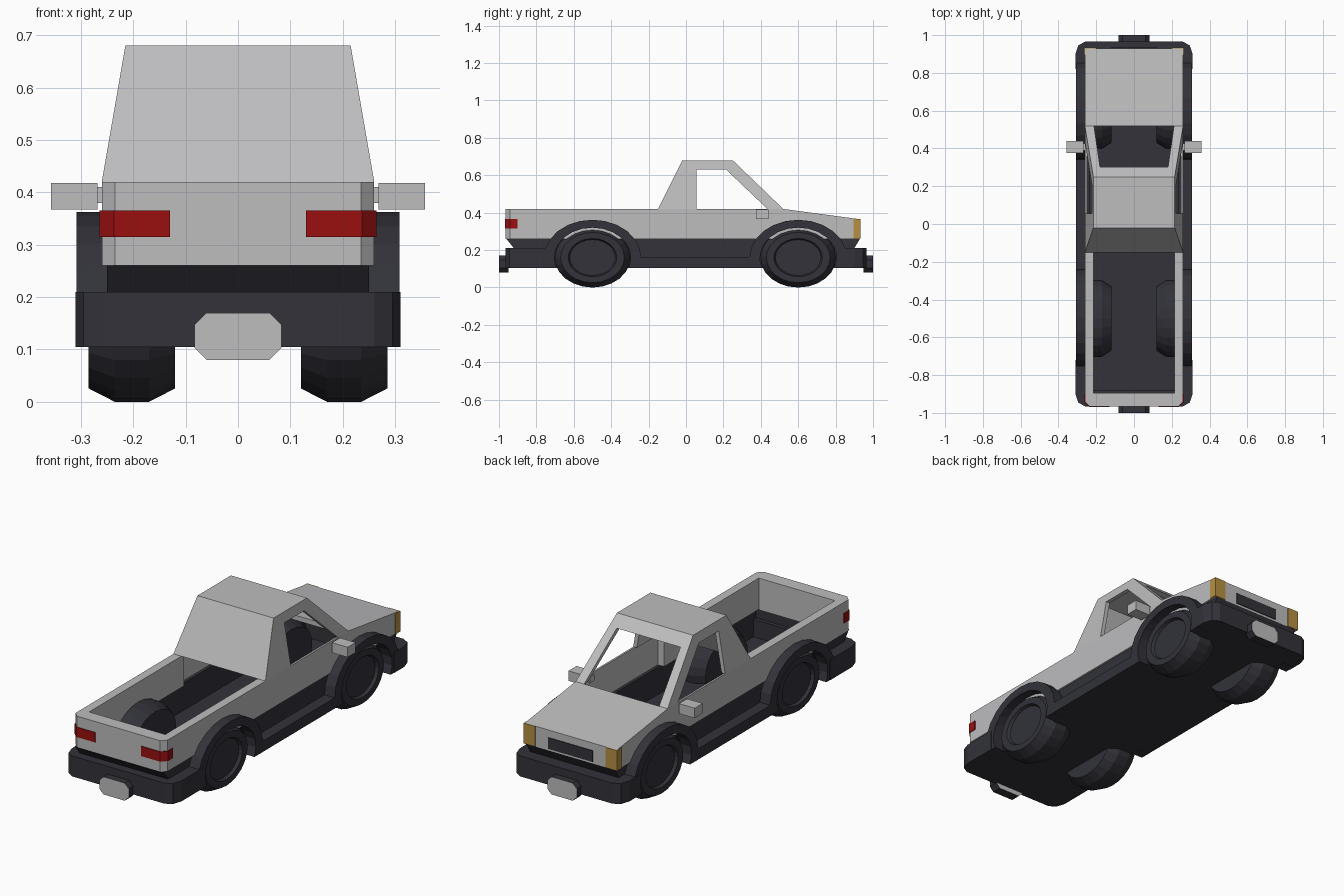
import bpy, bmesh
from math import sin, cos, pi, radians

cube = bpy.data.objects.get("Cube")
if cube:
    bpy.data.objects.remove(cube, do_unlink=True)


def material(name, rgb):
    m = bpy.data.materials.new(name)
    m.use_nodes = True
    m.diffuse_color = (*rgb, 1)
    m.node_tree.nodes["Principled BSDF"].inputs["Base Color"].default_value = (*rgb, 1)
    return m


LIGHT = material("light grey paint", (0.51, 0.51, 0.52))
DARK = material("dark plastic", (0.032, 0.032, 0.042))
RED = material("tail light red", (0.32, 0.005, 0.005))
AMBER = material("signal amber", (0.47, 0.28, 0.055))


def finish(name, bm, *mats):
    bmesh.ops.recalc_face_normals(bm, faces=bm.faces)
    me = bpy.data.meshes.new(name)
    bm.to_mesh(me)
    bm.free()
    for m in mats:
        me.materials.append(m)
    ob = bpy.data.objects.new(name, me)
    bpy.context.collection.objects.link(ob)
    return ob


def loft(bm, rings, caps=True):
    """Skin a list of equally long point loops."""
    vs = [[bm.verts.new(p) for p in r] for r in rings]
    n = len(vs[0])
    for a, b in zip(vs, vs[1:]):
        for i in range(n):
            bm.faces.new((a[i], a[(i + 1) % n], b[(i + 1) % n], b[i]))
    if caps:
        bm.faces.new(vs[0])
        bm.faces.new(vs[-1])


def prism(name, pts, axis, lo, hi, mat):
    """Extrude a 2D outline along an axis."""
    place = {"x": lambda t, a, b: (t, a, b),
             "y": lambda t, a, b: (a, t, b),
             "z": lambda t, a, b: (a, b, t)}[axis]
    bm = bmesh.new()
    loft(bm, [[place(t, a, b) for a, b in pts] for t in (lo, hi)])
    return finish(name, bm, mat)


def rect(a0, a1, b0, b1):
    return [(a0, b0), (a1, b0), (a1, b1), (a0, b1)]


def frustum(name, z0, x0, ya0, yb0, z1, x1, ya1, yb1, mat):
    bm = bmesh.new()
    loft(bm, [[(x, y, z) for x, y in rect(-w, w, ya, yb)]
              for z, w, ya, yb in ((z0, x0, ya0, yb0), (z1, x1, ya1, yb1))])
    return finish(name, bm, mat)


def cut(ob, *cutters):
    for c in cutters:
        c.hide_render = True
        mod = ob.modifiers.new("cut", "BOOLEAN")
        mod.operation, mod.solver, mod.object = "DIFFERENCE", "EXACT", c
        bpy.context.view_layer.objects.active = ob
        bpy.ops.object.modifier_apply(modifier=mod.name)
        bpy.data.objects.remove(c, do_unlink=True)


def arc(yc, ry, rz, a0, a1, n):
    return [(yc + ry * cos(radians(a0 + (a1 - a0) * i / n)),
             AXLE_Z + rz * sin(radians(a0 + (a1 - a0) * i / n))) for i in range(n + 1)]


AXLE_Z = 0.16
AXLES = {"rear": -0.5, "front": 0.6}
SIDES = {"left": 1, "right": -1}

# Painted body shell: open bed, hollow cab base and hollow bonnet
body = prism("body_shell", [(-0.965, 0.26), (-0.965, 0.42), (0.52, 0.42),
                            (0.93, 0.365), (0.93, 0.26)], "x", -0.26, 0.26, LIGHT)
bm = bmesh.new()
bm.from_mesh(body.data)
corners = [e for e in bm.edges if all(v.co.y < -0.9 for v in e.verts)
           and abs(e.verts[0].co.z - e.verts[1].co.z) > 0.1]
bmesh.ops.bevel(bm, geom=corners, offset=0.025, segments=1, affect="EDGES")
bm.to_mesh(body.data)
bm.free()
cut(body,
    prism("bed_cutter", [(-0.895, 0.2), (-0.895, 0.5), (0.5, 0.5), (0.52, 0.43),
                         (0.52, 0.395), (0.9, 0.34), (0.9, 0.2)], "x", -0.215, 0.215, LIGHT),
    prism("cab_base_cutter", rect(-0.13, 0.5, 0.2, 0.5), "x", -0.25, 0.25, LIGHT))

# Cab with hollow inside, side windows and windscreen opening
cab = frustum("cab", 0.42, 0.26, -0.15, 0.52, 0.68, 0.215, -0.02, 0.25, LIGHT)
cut(cab,
    frustum("cab_cutter", 0.4, 0.243, -0.135, 0.51, 0.65, 0.198, -0.01, 0.243, LIGHT),
    prism("side_window_cutter", [(0.055, 0.4), (0.055, 0.63), (0.215, 0.63),
                                 (0.435, 0.42), (0.435, 0.4)], "x", -0.4, 0.4, LIGHT),
    prism("windscreen_cutter", [(-0.215, 0.4), (0.215, 0.4), (0.18, 0.63),
                                (-0.18, 0.63)], "y", 0.15, 0.6, LIGHT))

# Dark lower tub with floor and wheel openings
tub = prism("lower_tub", [(-0.92, 0.105), (-0.92, 0.21), (-0.96, 0.26), (0.93, 0.26),
                          (0.9, 0.21), (0.9, 0.105)], "x", -0.25, 0.25, DARK)
cut(tub, prism("tub_cutter", rect(-0.9, 0.885, 0.12, 0.4), "x", -0.235, 0.235, DARK))
for yc in AXLES.values():
    for s in SIDES.values():
        cut(tub, prism("wheel_cutter", arc(yc, 0.2, 0.16, 0, 345, 23), "x",
                       s * 0.2, s * 0.3, DARK))

# Wrap-around bumpers with rounded corners
outer = [(0.31, 0.8), (0.31, 0.9), (0.295, 0.945), (0.26, 0.965)]
inner = [(-0.25, 0.8), (-0.25, 0.88), (0.25, 0.88), (0.25, 0.8)]
for end, s, reach in (("rear", -1, 0.72), ("front", 1, 0.82)):
    loop = outer + [(-x, y) for x, y in reversed(outer)] + inner
    prism(end + "_bumper", [(x, s * (reach if y == 0.8 else y)) for x, y in loop],
          "z", 0.105, 0.21, DARK)

    # Octagonal number plate block with a light face
    w, h, c = 0.083, 0.045, 0.023
    octagon = [(w, c - h), (w, h - c), (w - c, h), (c - w, h),
               (-w, h - c), (-w, c - h), (c - w, -h), (w - c, -h)]
    plate = prism(end + "_plate", [(x, z + 0.125) for x, z in octagon],
                  "y", s * 0.95, s, DARK)
    plate.data.materials.append(LIGHT)
    for f in plate.data.polygons:
        f.material_index = int(abs(f.normal.y) > 0.9)

# Grille
prism("grille", rect(-0.125, 0.125, 0.27, 0.327), "y", 0.927, 0.934, DARK)


def wheel(name, yc, s):
    """Tyre and recessed rim turned around the axle, flattened in height."""
    profile = [(0.12, 0.5), (0.12, 0.84), (0.17, 1), (0.235, 1), (0.285, 0.84),
               (0.285, 0.64), (0.27, 0.6)]
    bm = bmesh.new()
    loft(bm, [[(s * x, yc + 0.203 * r * cos(2 * pi * i / 24),
                AXLE_Z + 0.16 * r * sin(2 * pi * i / 24)) for i in range(24)]
              for x, r in profile])
    return finish(name, bm, DARK)


for side, s in SIDES.items():
    for end, yc in AXLES.items():
        wheel(f"{end}_{side}_wheel", yc, s)
        # Wheel arch flare
        prism(f"{end}_{side}_flare",
              arc(yc, 0.26, 0.202, -16, 196, 14) + arc(yc, 0.205, 0.16, 200, -20, 14),
              "x", s * 0.245, s * 0.308, DARK)

    # Sill between the wheels
    prism(side + "_sill", rect(-0.295, 0.395, 0.105, 0.16), "x", s * 0.245, s * 0.308, DARK)

    # Lamps wrapped around the corners
    tail = [(0.13, -0.969), (0.237, -0.969), (0.264, -0.942), (0.264, -0.9),
            (0.255, -0.9), (0.255, -0.935), (0.232, -0.958), (0.13, -0.958)]
    prism(side + "_tail_light", [(s * x, y) for x, y in tail], "z", 0.315, 0.365, RED)
    signal = [(0.2, 0.934), (0.264, 0.934), (0.264, 0.895), (0.255, 0.895),
              (0.255, 0.925), (0.2, 0.925)]
    prism(side + "_signal", [(s * x, y) for x, y in signal], "z", 0.261, 0.365, AMBER)

    # Door mirror and its stalk
    prism(side + "_mirror", rect(0.375, 0.44, 0.367, 0.418), "x", s * 0.268, s * 0.357, LIGHT)
    prism(side + "_mirror_stalk", rect(0.39, 0.425, 0.38, 0.41), "x", s * 0.245, s * 0.27, LIGHT)
